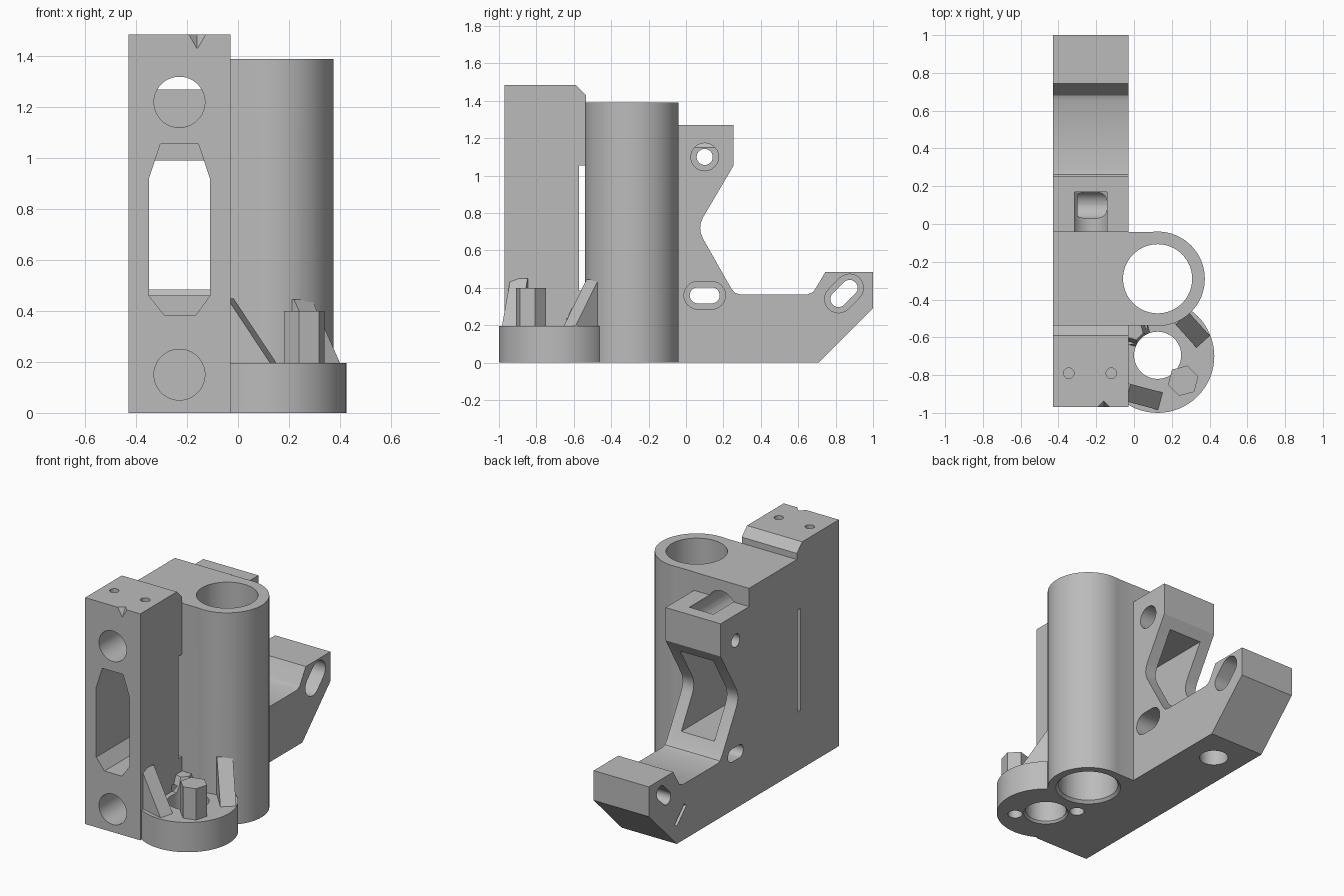
import bpy, bmesh, math
from mathutils import Vector

old = bpy.data.objects.get("Cube")
if old:
    bpy.data.objects.remove(old, do_unlink=True)

# Single plastic colour
GREY = (0.5, 0.5, 0.5, 1)
mat = bpy.data.materials.new("grey plastic")
mat.use_nodes = True
mat.diffuse_color = GREY
mat.node_tree.nodes["Principled BSDF"].inputs["Base Color"].default_value = GREY


def prism(name, pts, axis, a, b):
    """Extrude a 2D outline along an axis from a to b."""
    place = {"x": lambda p, t: (t, p[0], p[1]),
             "y": lambda p, t: (p[0], t, p[1]),
             "z": lambda p, t: (p[0], p[1], t)}[axis]
    bm = bmesh.new()
    ends = [[bm.verts.new(place(p, t)) for p in pts] for t in (a, b)]
    n = len(pts)
    for ring in ends:
        bm.faces.new(ring)
    for i in range(n):
        j = (i + 1) % n
        bm.faces.new((ends[0][i], ends[0][j], ends[1][j], ends[1][i]))
    bmesh.ops.recalc_face_normals(bm, faces=bm.faces)
    return finish(name, bm)


def finish(name, bm):
    mesh = bpy.data.meshes.new(name)
    bm.to_mesh(mesh)
    bm.free()
    mesh.materials.append(mat)
    ob = bpy.data.objects.new(name, mesh)
    bpy.context.collection.objects.link(ob)
    return ob


def circle(c, r, n=48, turn=0.0):
    return [(c[0] + r * math.cos(turn + 2 * math.pi * i / n),
             c[1] + r * math.sin(turn + 2 * math.pi * i / n)) for i in range(n)]


def rect(x0, x1, y0, y1):
    return [(x0, y0), (x1, y0), (x1, y1), (x0, y1)]


def turned(c, pts, angle):
    ca, sa = math.cos(angle), math.sin(angle)
    return [(c[0] + x * ca - y * sa, c[1] + x * sa + y * ca) for x, y in pts]


def capsule(c, half, r, angle):
    pts = []
    for side in (0, 1):
        for i in range(13):
            t = math.pi * (i / 12 - 0.5 + side)
            pts.append(((half if side == 0 else -half) + r * math.cos(t), r * math.sin(t)))
    return turned(c, pts, angle)


def cone(name, c, z0, z1, r0, r1, n, turn=0.0):
    bm = bmesh.new()
    bmesh.ops.create_cone(bm, cap_ends=True, segments=n, radius1=r0, radius2=r1, depth=z1 - z0)
    for v in bm.verts:
        x, y = turned(c, [(v.co.x, v.co.y)], turn)[0]
        v.co = Vector((x, y, v.co.z + (z0 + z1) / 2))
    return finish(name, bm)


def rib(name, c, angle, length, width, height, z, back):
    """Triangular brace falling away from a wall."""
    ob = prism(name, [(-back, z - 0.05), (length, z - 0.05), (length, z), (0, z + height),
                      (-back, z + height)], "y", -width / 2, width / 2)
    for v in ob.data.vertices:
        v.co.x, v.co.y = turned(c, [(v.co.x, v.co.y)], angle)[0]
    return ob


def combine(target, tool, op):
    m = target.modifiers.new(tool.name, "BOOLEAN")
    m.operation, m.solver, m.object = op, "EXACT", tool
    bpy.context.view_layer.objects.active = target
    bpy.ops.object.modifier_apply(modifier=m.name)
    bpy.data.objects.remove(tool, do_unlink=True)


L, R = -0.43, -0.03          # sides of the main block
MID = (L + R) / 2
TUBE, NUT = (0.125, -0.29), (0.125, -0.695)
H, BASE = 1.39, 0.195

# Main block with motor bracket
body = prism("carriage_body", [
    (-0.97, 0), (0.71, 0), (1, 0.29), (1, 0.485), (0.745, 0.485), (0.695, 0.4),
    (0.68, 0.378), (0.65, 0.365), (0.29, 0.365), (0.262, 0.373), (0.24, 0.4),
    (0.09, 0.665), (0.079, 0.695), (0.076, 0.72), (0.079, 0.745), (0.09, 0.775),
    (0.255, 1.055), (0.255, 1.27), (-0.04, 1.27), (-0.04, H), (-0.535, H),
    (-0.535, 1.43), (-0.59, 1.485), (-0.97, 1.485)], "x", L, R)

# Bearing tube, web, nut base, braces and nut housing
adds = [
    prism("bearing_tube", circle(TUBE, 0.25, 64), "z", 0, H),
    prism("tube_web", rect(R - 0.1, TUBE[0], -0.537, -0.042), "z", 0, H),
    prism("nut_base", circle((0.125, -0.7), 0.3, 64), "z", 0, BASE),
    rib("front_rib", (R, -0.893), math.radians(-15), 0.175, 0.095, 0.255, BASE, 0.05),
    rib("side_rib", (0.255, -0.5), math.radians(-48), 0.165, 0.095, 0.25, BASE, 0.03),
    cone("nut_housing", (0.0, -0.565), 0.1, 0.29, 0.13, 0.05, 6, math.radians(15)),
]
for ob in adds:
    combine(body, ob, "UNION")

# Tube bore with bottom chamfer, clamp slit, lead nut bore
slit = turned(TUBE, rect(0.1, 0.3, -0.012, 0.012), math.radians(-41))
cuts = [
    prism("tube_bore", circle(TUBE, 0.183, 64), "z", -0.1, 1.6),
    cone("tube_chamfer", TUBE, -0.01, 0.02, 0.21, 0.18, 64),
    prism("clamp_slit", slit, "z", -0.1, 1.6),
    prism("nut_bore", circle(NUT, 0.125), "z", -0.1, 0.5),
    cone("nut_chamfer", NUT, -0.01, 0.02, 0.145, 0.12, 48),
]
# Screw holes and nut traps on the base
for name, s, top in (("outer", 1, 0.4), ("inner", -1, 0.235)):
    c = (NUT[0] + 0.135 * s, NUT[1] - 0.135 * s)
    cuts.append(prism(name + "_screw", circle(c, 0.045, 24), "z", -0.1, 0.2))
    cuts.append(prism(name + "_trap", circle(c, 0.083, 6, math.radians(15)), "z", 0.11, top))

# Rod sockets
for z in (0.15, 1.22):
    cuts.append(prism("rod_socket", circle((MID, z), 0.1, 32, math.pi / 32), "y", -1.1, 0.17))

# Belt window, cross slot
cuts += [
    prism("belt_window", [(-0.35, 0.46), (-0.29, 0.385), (-0.165, 0.385), (-0.11, 0.46),
                          (-0.11, 0.92), (-0.155, 1.055), (-0.305, 1.055), (-0.35, 0.92)],
          "y", -1.1, -0.56),
    prism("belt_passage", rect(-0.35, -0.11, 0.46, 0.99), "y", -0.6, 0.5),
    prism("cross_slot", rect(-0.572, -0.54, 0.385, 1.055), "x", L - 0.1, R + 0.0005),
]

# Motor screw holes with wide recesses on the right-hand face
for c, half, angle in (((0.1, 1.1), 0, 0), ((0.1, 0.36), 0.037, 0),
                       ((0.845, 0.37), 0.042, math.radians(45))):
    cuts.append(prism("screw_hole", capsule(c, half + 1e-4, 0.043, angle), "x", -0.6, 0.2))
    cuts.append(prism("screw_recess", capsule(c, half + 1e-4, 0.074, angle), "x", -0.3, 0.2))

# Foot hole, foot slit, top holes and front notch
cuts.append(prism("foot_hole", circle((MID, 0.49), 0.088, 32), "z", -0.1, 0.2))
cuts.append(prism("foot_slit", turned((0.67, 0.175), rect(-0.07, 0.07, -0.014, 0.014),
                                      math.radians(135)), "x", L - 0.1, L + 0.06))
for x in (-0.345, -0.12):
    cuts.append(prism("top_hole", circle((x, -0.79), 0.028, 20), "z", 1.3, 1.6))
cuts.append(cone("front_notch", (-0.16, -0.97), 1.43, 1.49, 0.001, 0.036, 4))

for ob in cuts:
    combine(body, ob, "DIFFERENCE")

# Flat faces, smooth curves
for o in bpy.context.selected_objects:
    o.select_set(False)
body.select_set(True)
bpy.context.view_layer.objects.active = body
bpy.ops.object.shade_smooth_by_angle(angle=math.radians(25))
